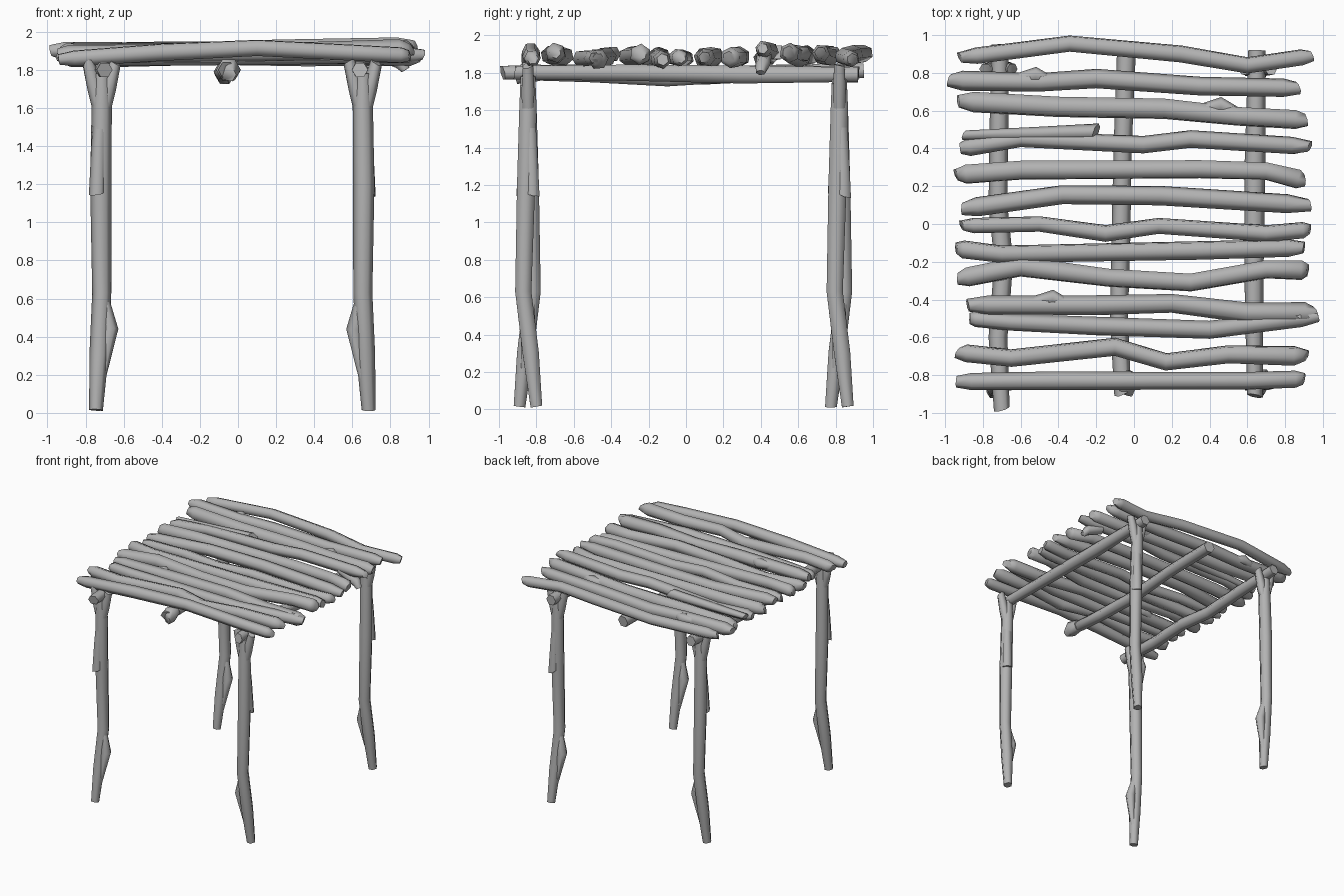
import bpy, bmesh, math, random
from mathutils import Vector

random.seed(4)
SIDES = 6

if "Cube" in bpy.data.objects:
    bpy.data.objects.remove(bpy.data.objects["Cube"])

wood = bpy.data.materials.new("weathered grey wood")
wood.use_nodes = True
grey = (0.45, 0.45, 0.45, 1)
wood.diffuse_color = grey
wood.node_tree.nodes["Principled BSDF"].inputs["Base Color"].default_value = grey


def log(name, points, radii, roll=0.0, slant=0.4):
    """Six-sided log along a path, with slanted saw cuts at both ends."""
    pts = [Vector(p) for p in points]
    last = len(pts) - 1
    along = (pts[-1] - pts[0]).normalized()
    ref = Vector((0, 1, 0)) if abs(along.z) > 0.7 else Vector((0, 0, 1))
    bm = bmesh.new()
    rings = []
    for i, (p, r) in enumerate(zip(pts, radii)):
        t = (pts[min(i + 1, last)] - pts[max(i - 1, 0)]).normalized()
        u = t.cross(ref).normalized()
        v = u.cross(t)
        tilt = random.uniform(-slant, slant) if i in (0, last) else 0
        ring = []
        for k in range(SIDES):
            a = roll + math.tau * k / SIDES
            off = (u * math.cos(a) + v * math.sin(a)) * r
            ring.append(bm.verts.new(p + off + t * tilt * off.dot(u + v)))
        rings.append(ring)
    for a, b in zip(rings, rings[1:]):
        for k in range(SIDES):
            j = (k + 1) % SIDES
            bm.faces.new((a[k], a[j], b[j], b[k]))
    bm.faces.new(rings[0])
    bm.faces.new(rings[-1])
    bmesh.ops.recalc_face_normals(bm, faces=bm.faces)
    # Smooth bark, sharp cut ends
    for f in bm.faces:
        f.smooth = True
    for e in bm.edges:
        e.smooth = e.calc_face_angle(0) < math.radians(63)
    mesh = bpy.data.meshes.new(name)
    bm.to_mesh(mesh)
    bm.free()
    mesh.materials.append(wood)
    obj = bpy.data.objects.new(name, mesh)
    bpy.context.collection.objects.link(obj)
    return obj


count = 0


def slat(r, heights, *plan):
    """Roof slat: plan points (x, y), heights at left end, middle, right end."""
    global count
    count += 1
    low, mid, high = heights
    pts = []
    for x, y in plan:
        end = low if x < 0 else high
        pts.append((x, y, mid + (end - mid) * abs(x)))
    # Short tapered tip at each end
    a, b = Vector(pts[0]), Vector(pts[-1])
    pts.insert(1, a.lerp(Vector(pts[1]), 0.15))
    pts.insert(-1, b.lerp(Vector(pts[-2]), 0.15))
    radii = [r * 0.65] + [r * random.uniform(0.95, 1.1) for _ in pts[2:]] + [r * 0.65]
    log(f"roof_slat_{count}", pts, radii, random.uniform(0, 1))


# Roof slats, back to front
slat(.048, (1.89, 1.91, 1.87), (-.92, .88), (-.34, .955), (.25, .9), (.6, .84), (.94, .89))
slat(.05, (1.9, 1.88, 1.91), (-.98, .76), (-.5, .75), (-.2, .77), (.35, .73), (.87, .72))
slat(.055, (1.89, 1.88, 1.91), (-.93, .65), (-.4, .62), (.16, .61), (.55, .57), (.91, .55))
slat(.045, (1.87, 1.91, 1.93), (-.92, .4), (-.6, .45), (.05, .42), (.3, .45), (.93, .41))
slat(.052, (1.88, 1.89, 1.88), (-.94, .26), (-.6, .285), (.35, .29), (.7, .28), (.9, .23))
slat(.05, (1.88, 1.89, 1.88), (-.91, .08), (-.38, .155), (.14, .15), (.93, .1))
slat(.045, (1.87, 1.88, 1.88), (-.91, -.01), (-.5, 0), (-.15, -.05), (.13, -.01), (.7, -.05), (.93, -.03))
slat(.05, (1.89, 1.87, 1.87), (-.94, -.13), (-.7, -.16), (.35, -.14), (.9, -.125))
slat(.054, (1.87, 1.88, 1.9), (-.93, -.29), (-.6, -.225), (-.13, -.285), (.3, -.31), (.7, -.24), (.92, -.245))
slat(.052, (1.88, 1.89, 1.87), (-.88, -.43), (-.2, -.43), (.2, -.42), (.6, -.47), (.96, -.47))
slat(.045, (1.86, 1.87, 1.88), (-.87, -.5), (-.65, -.52), (-.2, -.54), (.4, -.56), (.97, -.49))
slat(.05, (1.88, 1.89, 1.91), (-.93, -.68), (-.65, -.71), (-.1, -.65), (.17, -.73), (.5, -.69), (.91, -.7))
slat(.047, (1.85, 1.92, 1.87), (-.94, -.835), (-.4, -.83), (.1, -.83), (.6, -.83), (.9, -.82))

# Broken branches on the slats
log("split_branch", [(-.9, .47, 1.89), (-.5, .48, 1.9), (-.2, .49, 1.91)], (.025, .035, .042))
log("slat_tip", [(.7, .42, 1.9), (.85, .41, 1.84), (.88, .4, 1.8)], (.04, .04, .025))
for i, (x, y) in enumerate(((-.52, .77), (.46, .61), (-.43, -.41))):
    log(f"slat_knot_{i + 1}", [(x - .12, y - .01, 1.89), (x, y + .02, 1.9), (x + .1, y - .02, 1.89)],
        (.03, .042, .02))

# Three beams under the slats
log("left_beam", [(-.71, .95, 1.81), (-.715, .5, 1.8), (-.72, .1, 1.78), (-.69, -.2, 1.79),
                  (-.72, -.6, 1.8), (-.7, -.98, 1.8)], (.045, .05, .05, .05, .05, .042))
log("middle_beam", [(-.04, .92, 1.79), (-.06, .4, 1.8), (-.07, -.1, 1.77), (-.08, -.5, 1.79),
                    (-.06, -.89, 1.8)], (.05, .048, .05, .048, .045))
log("right_beam", [(.65, .92, 1.79), (.64, .3, 1.79), (.635, -.3, 1.8), (.64, -.91, 1.8)],
    (.045, .055, .05, .042))
log("beam_end_knot", [(-.06, -.78, 1.8), (-.05, -.86, 1.8), (-.05, -.9, 1.78)], (.05, .065, .04))


def post(name, cx, cy, s):
    """Forked post; s flips the bends so opposite posts are turned half round."""
    def at(dx, dy, z):
        return (cx + s * dx, cy + s * dy, z)
    log(name, [at(.03, .045, .015), at(.015, .015, .3), at(0, -.025, .63), at(.005, -.01, 1.2),
               at(0, 0, 1.62), at(0, 0, 1.78)], (.036, .05, .05, .056, .053, .045), slant=.15)
    # Fork prongs that hold the beam
    for side in (-1, 1):
        log(f"{name}_prong", [at(side * .015, 0, 1.6), at(side * .035, 0, 1.7), at(side * .07, 0, 1.84)],
            (.035, .04, .032))
    # Inner knot and outer broken bark
    log(f"{name}_knot", [at(0, -.02, .66), at(-.045, 0, .44), at(0, .02, .18)], (.02, .042, .02))
    log(f"{name}_bark", [at(0, 0, 1.75), at(.015, .015, 1.4), at(.025, .025, 1.15)], (.03, .04, .042))


for side, cx, s in (("left", -.715, -1), ("right", .655, 1)):
    for end, cy in (("front", -.845), ("back", .82)):
        post(f"{side}_{end}_post", cx, cy, s)
